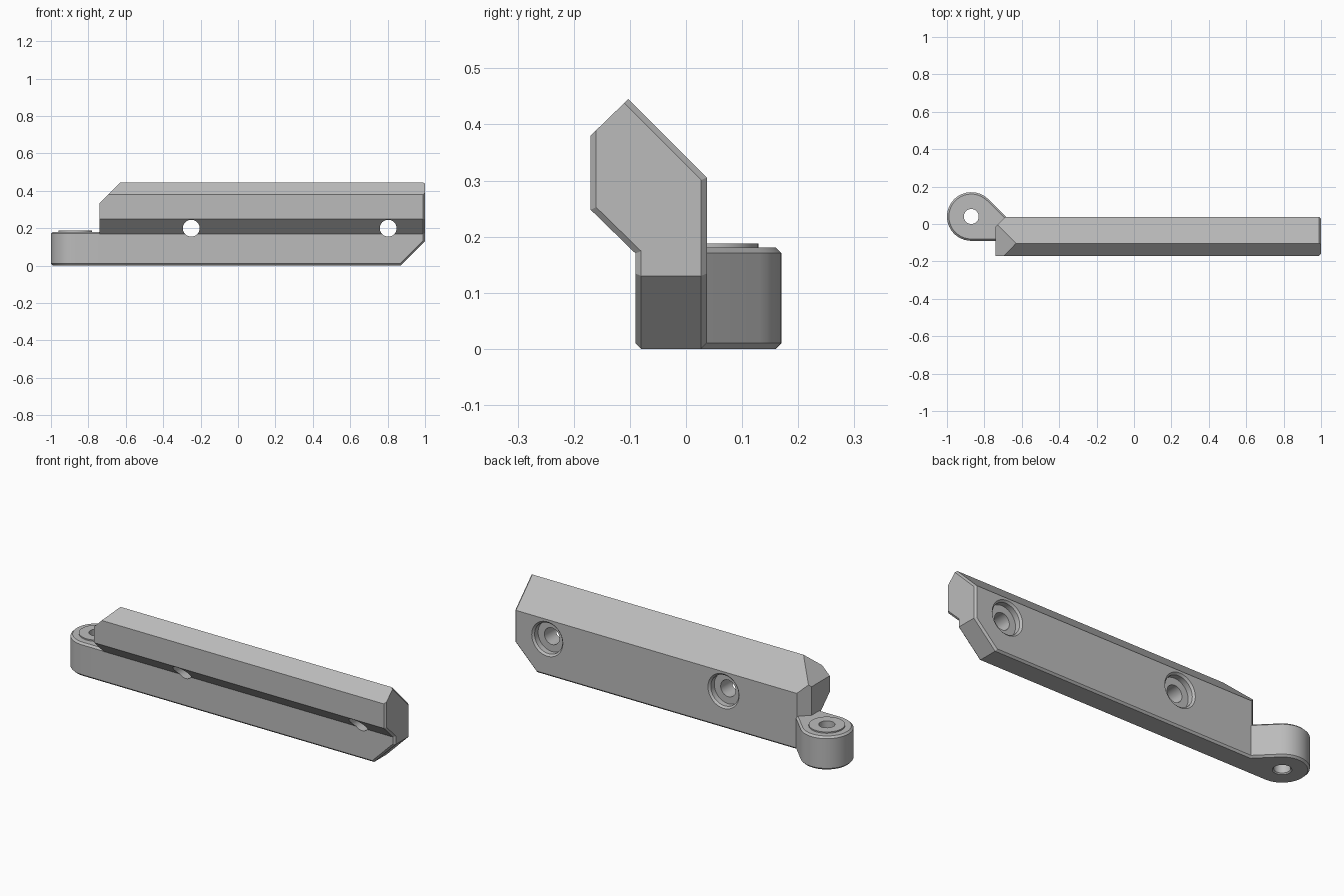
import bpy, bmesh
from math import cos, sin, pi, radians
from mathutils import Vector, Matrix

if "Cube" in bpy.data.objects:
    bpy.data.objects.remove(bpy.data.objects["Cube"])

grey = bpy.data.materials.new("plain grey")
grey.use_nodes = True
colour = (0.5, 0.5, 0.5, 1)
grey.diffuse_color = colour
grey.node_tree.nodes["Principled BSDF"].inputs["Base Color"].default_value = colour

BEVEL = 0.01
LUG = Vector((-0.87, 0.04, 0))
LUG_R = 0.13
FRONT, BACK = -0.09, 0.037


def finish(bm, name):
    bmesh.ops.recalc_face_normals(bm, faces=bm.faces)
    mesh = bpy.data.meshes.new(name)
    bm.to_mesh(mesh)
    bm.free()
    mesh.materials.append(grey)
    obj = bpy.data.objects.new(name, mesh)
    bpy.context.collection.objects.link(obj)
    return obj


def extrude(points, depth):
    bm = bmesh.new()
    face = bm.faces.new([bm.verts.new(p) for p in points])
    moved = bmesh.ops.extrude_face_region(bm, geom=[face])["geom"]
    verts = [v for v in moved if isinstance(v, bmesh.types.BMVert)]
    bmesh.ops.translate(bm, verts=verts, vec=depth)
    bmesh.ops.recalc_face_normals(bm, faces=bm.faces)
    return bm


def cut_corner(bm, point, normal):
    geom = bm.verts[:] + bm.edges[:] + bm.faces[:]
    bmesh.ops.bisect_plane(bm, geom=geom, plane_co=point, plane_no=normal, clear_outer=True)
    bmesh.ops.holes_fill(bm, edges=[e for e in bm.edges if e.is_boundary], sides=0)
    bmesh.ops.recalc_face_normals(bm, faces=bm.faces)


def chamfer(bm, edges):
    bmesh.ops.bevel(bm, geom=edges, offset=BEVEL, segments=1, affect='EDGES')


def lathe(name, profile, location, tilt=0):
    """Closed solid of revolution from (radius, height) pairs."""
    bm = bmesh.new()
    n = 48
    rings = [[bm.verts.new((r * cos(2 * pi * i / n), r * sin(2 * pi * i / n), h))
              for i in range(n)] for r, h in profile]
    for a, b in zip(rings, rings[1:]):
        for i in range(n):
            j = (i + 1) % n
            bm.faces.new((a[i], a[j], b[j], b[i]))
    bm.faces.new(rings[0])
    bm.faces.new(rings[-1])
    bmesh.ops.transform(bm, verts=bm.verts, matrix=Matrix.Translation(location) @ Matrix.Rotation(tilt, 4, 'X'))
    return finish(bm, name)


def combine(target, tool, operation):
    mod = target.modifiers.new(operation.title(), 'BOOLEAN')
    mod.operation, mod.solver, mod.object = operation, 'EXACT', tool
    bpy.context.view_layer.objects.active = target
    bpy.ops.object.modifier_apply(modifier=mod.name)
    bpy.data.objects.remove(tool)


# Long bar: side profile with cut corners at both ends
profile = [(FRONT, 0), (BACK, 0), (BACK, 0.305), (-0.103, 0.445),
           (-0.17, 0.38), (-0.17, 0.248), (FRONT, 0.17)]
bm = extrude([(-0.74, y, z) for y, z in profile], (1.74, 0, 0))
cut_corner(bm, (0.87, 0, 0), (1, 0, -1))
cut_corner(bm, (-0.63, 0, 0.445), (-1, 0, 1))
cut_corner(bm, (-0.74, -0.015, 0), (-1, 1, 0))


# Narrow chamfer around the underside and the far end
def is_end(n):
    return n.x > 0.5 or n.z < -0.9


def is_plain(n):
    return n.x < -0.5 or (n.y < -0.5 and n.z > 0.5)


rim = []
for e in bm.edges:
    a, b = (f.normal for f in e.link_faces)
    if is_end(a) != is_end(b) and not is_plain(a) and not is_plain(b):
        rim.append(e)
chamfer(bm, rim)
bar = finish(bm, "hinge_arm")

# Pivot lug: rounded plan that runs tangentially into the bar
plan = [(-0.6, FRONT, 0)]
for i in range(29):
    t = radians(270 - 225 * i / 28)
    plan.append(LUG + LUG_R * Vector((cos(t), sin(t), 0)))
tangent = plan[-1]
plan += [(tangent.x + tangent.y - BACK, BACK, 0), (-0.6, 0, 0)]
bm = extrude(plan, (0, 0, 0.181))
chamfer(bm, [e for e in bm.edges if abs(e.verts[0].co.z - e.verts[1].co.z) < 0.001])
combine(bar, finish(bm, "pivot_lug"), 'UNION')

# Raised pivot boss and its through hole
combine(bar, lathe("pivot_boss", [(0.089, 0.1), (0.089, 0.188)], LUG), 'UNION')
pivot_hole = [(0.056, -0.01), (0.04, 0.006), (0.04, 0.25)]
combine(bar, lathe("pivot_hole", pivot_hole, LUG), 'DIFFERENCE')

# Screw holes with chamfered counterbores on the back
screw_hole = [(0.103, -0.01), (0.083, 0.01), (0.083, 0.04), (0.045, 0.04), (0.045, 0.3)]
for x in (-0.25, 0.803):
    combine(bar, lathe("screw_hole", screw_hole, (x, BACK, 0.2), pi / 2), 'DIFFERENCE')

bpy.ops.object.select_all(action='DESELECT')
bar.select_set(True)
bpy.context.view_layer.objects.active = bar
bpy.ops.object.shade_smooth_by_angle(angle=radians(30))
